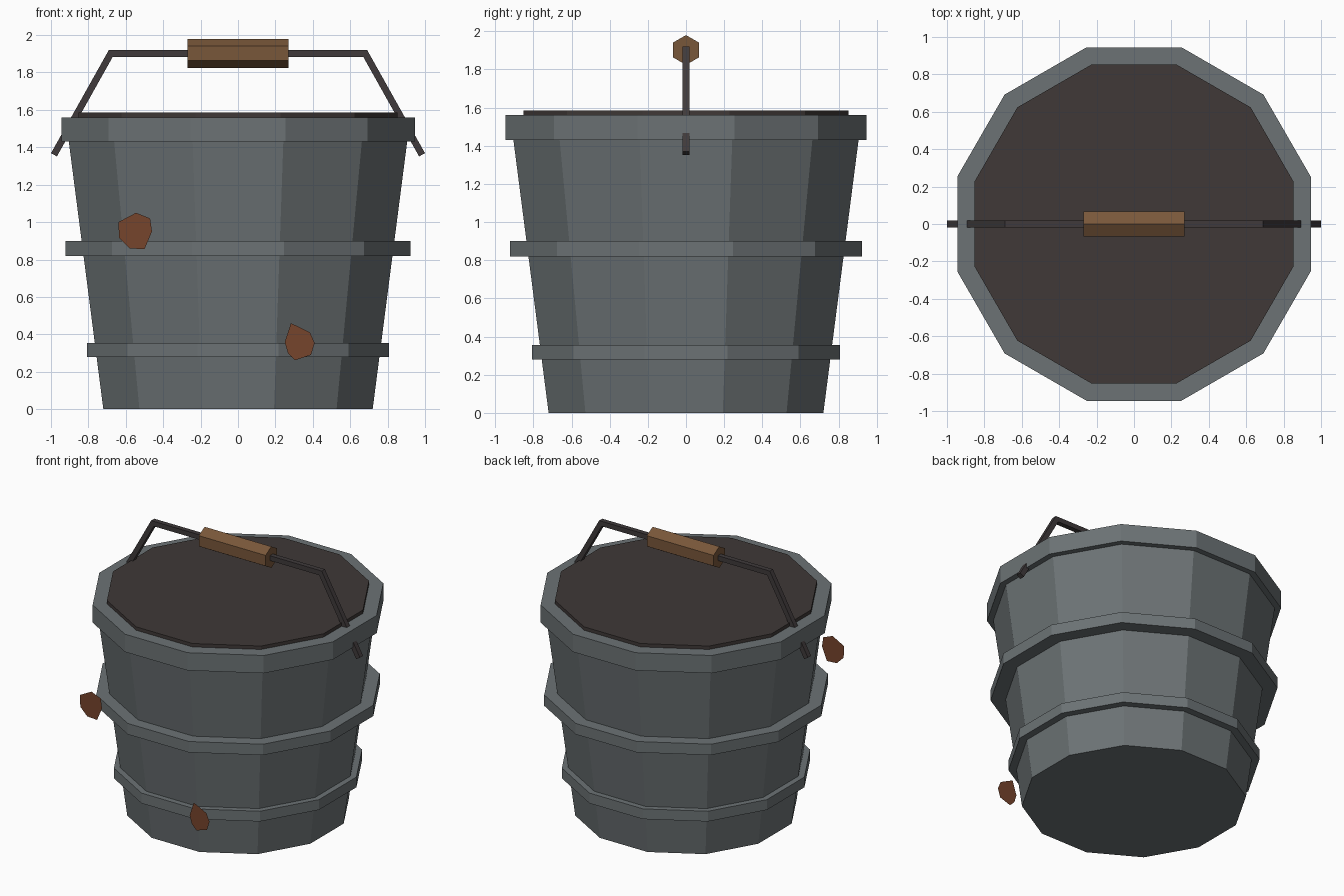
import bpy, bmesh, math
from mathutils import Vector

if "Cube" in bpy.data.objects:
    bpy.data.objects.remove(bpy.data.objects["Cube"])


def material(name, rgb):
    m = bpy.data.materials.new(name)
    m.diffuse_color = (*rgb, 1)
    m.use_nodes = True
    m.node_tree.nodes["Principled BSDF"].inputs["Base Color"].default_value = m.diffuse_color
    return m


GREY = material("steel grey", (0.150, 0.171, 0.178))
DARK = material("dark lid", (0.050, 0.040, 0.038))
IRON = material("dark iron", (0.050, 0.042, 0.043))
WOOD = material("brown wood", (0.190, 0.095, 0.042))
RUST = material("rust", (0.180, 0.058, 0.025))


def finish(bm, name, mat, flip=True):
    if flip:
        bmesh.ops.recalc_face_normals(bm, faces=bm.faces)
    me = bpy.data.meshes.new(name)
    bm.to_mesh(me)
    bm.free()
    me.materials.append(mat)
    ob = bpy.data.objects.new(name, me)
    bpy.context.collection.objects.link(ob)
    return ob


def loft(bm, loops, closed):
    """Skin rings of vertices; cap the ends, or join last to first."""
    rings = [[bm.verts.new(p) for p in loop] for loop in loops]
    pairs = list(zip(rings, rings[1:])) + ([(rings[-1], rings[0])] if closed else [])
    for a, b in pairs:
        n = len(a)
        for i in range(n):
            j = (i + 1) % n
            bm.faces.new((a[i], a[j], b[j], b[i]))
    if not closed:
        bm.faces.new(rings[0])
        bm.faces.new(rings[-1])


def turned(name, profile, mat, closed=False, sides=12):
    """Twelve-sided turned part; profile is (flat-side distance, height)."""
    bm = bmesh.new()
    k = 1 / math.cos(math.pi / sides)
    loops = []
    for r, z in profile:
        angles = [2 * math.pi * (i + 0.5) / sides for i in range(sides)]
        loops.append([(r * k * math.cos(a), r * k * math.sin(a), z) for a in angles])
    loft(bm, loops, closed)
    return finish(bm, name, mat)


def band(name, inner_low, inner_high, outer, low, high):
    turned(name, [(inner_low, low), (outer, low), (outer, high), (inner_high, high)],
           GREY, closed=True)


# Tapered bucket body, hoops and lid
turned("bucket_body", [(0.72, 0), (0.92, 1.55)], GREY)
band("lower_hoop", 0.74, 0.75, 0.807, 0.28, 0.355)
band("middle_hoop", 0.81, 0.82, 0.922, 0.82, 0.90)
band("top_rim", 0.85, 0.85, 0.945, 1.43, 1.56)
turned("lid", [(0.852, 1.552), (0.852, 1.585)], DARK)

# Square bent handle with mitred corners
h = 0.018
path = [Vector(p) for p in ((-0.984, 1.36), (-0.68, 1.902), (0.68, 1.902), (0.984, 1.36))]
loops = []
for i, p in enumerate(path):
    dirs = [(path[j + 1] - path[j]).normalized() for j in (i - 1, i) if 0 <= j < 3]
    t = sum(dirs, Vector((0, 0))).normalized()
    n = Vector((-t.y, t.x)) * h / t.dot(dirs[0])
    loops.append([(p.x + s * n.x, y * h, p.y + s * n.y)
                  for s, y in ((1, 1), (1, -1), (-1, -1), (-1, 1))])
bm = bmesh.new()
loft(bm, loops, False)
finish(bm, "handle", IRON)

# Hexagonal wooden grip
bm = bmesh.new()
angles = [math.pi / 3 * i for i in range(6)]
loft(bm, [[(x, 0.078 * math.sin(a), 1.902 + 0.078 * math.cos(a)) for a in angles]
          for x in (-0.27, 0.27)], False)
finish(bm, "grip", WOOD)

# Flat rust patches standing just off the front
patches = {
    "upper_rust_patch": [(-0.64, 1.0), (-0.545, 1.05), (-0.47, 1.02), (-0.46, 0.95),
                         (-0.50, 0.855), (-0.58, 0.86), (-0.635, 0.915)],
    "lower_rust_patch": [(0.283, 0.46), (0.385, 0.41), (0.41, 0.353), (0.39, 0.29),
                         (0.305, 0.262), (0.267, 0.30), (0.25, 0.358)],
}
for name, outline in patches.items():
    bm = bmesh.new()
    bm.faces.new([bm.verts.new((x, -0.915, z)) for x, z in reversed(outline)])
    finish(bm, name, RUST, flip=False)
